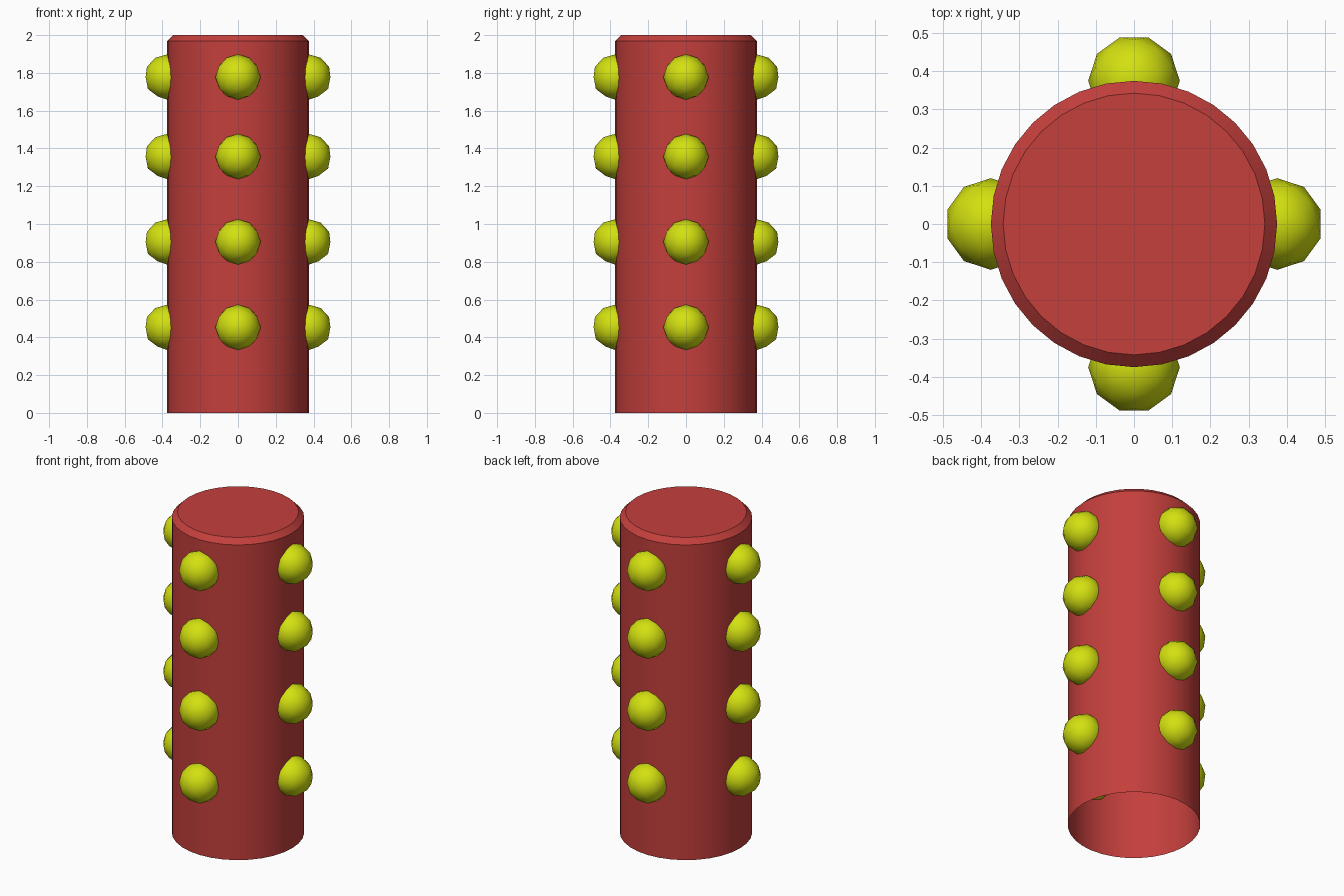
import bpy, bmesh, math
from mathutils import Matrix

if "Cube" in bpy.data.objects:
    bpy.data.objects.remove(bpy.data.objects["Cube"])

R, H, BEVEL = 0.375, 2.0, 0.032
STUD_R = 0.12
ROWS = (0.453, 0.905, 1.357, 1.778)


def material(name, color):
    m = bpy.data.materials.new(name)
    m.diffuse_color = color
    m.use_nodes = True
    m.node_tree.nodes["Principled BSDF"].inputs["Base Color"].default_value = m.diffuse_color
    return m


def finish(name, bm, mat, angle):
    me = bpy.data.meshes.new(name)
    bm.to_mesh(me)
    bm.free()
    ob = bpy.data.objects.new(name, me)
    bpy.context.collection.objects.link(ob)
    me.materials.append(mat)
    bpy.ops.object.select_all(action='DESELECT')
    ob.select_set(True)
    bpy.context.view_layer.objects.active = ob
    bpy.ops.object.shade_smooth_by_angle(angle=math.radians(angle))
    return ob


red = material("red", (0.55, 0.05, 0.045, 1))
yellow = material("yellow", (0.65, 0.75, 0.005, 1))

# Column: hollow shell, open at the bottom, chamfered rim and closed top
bm = bmesh.new()
bmesh.ops.create_cone(bm, cap_ends=True, segments=32, radius1=R, radius2=R,
                      depth=H, matrix=Matrix.Translation((0, 0, H / 2)))
bottom = [f for f in bm.faces if f.normal.z < -0.9]
bmesh.ops.delete(bm, geom=bottom, context='FACES_ONLY')
rim = [e for e in bm.edges if all(v.co.z > H - 0.001 for v in e.verts)]
bmesh.ops.bevel(bm, geom=rim, offset=BEVEL, segments=1, affect='EDGES')
finish("column", bm, red, 30)

# Studs: four rows of four faceted balls, half sunk into the column wall
for row, z in enumerate(ROWS):
    for k in range(4):
        bm = bmesh.new()
        place = (Matrix.Translation((0, 0, z))
                 @ Matrix.Rotation(k * math.pi / 2, 4, 'Z')
                 @ Matrix.Translation((R, 0, 0)))
        bmesh.ops.create_icosphere(bm, subdivisions=2, radius=STUD_R, matrix=place)
        finish(f"stud_row{row + 1}_{k + 1}", bm, yellow, 60)
